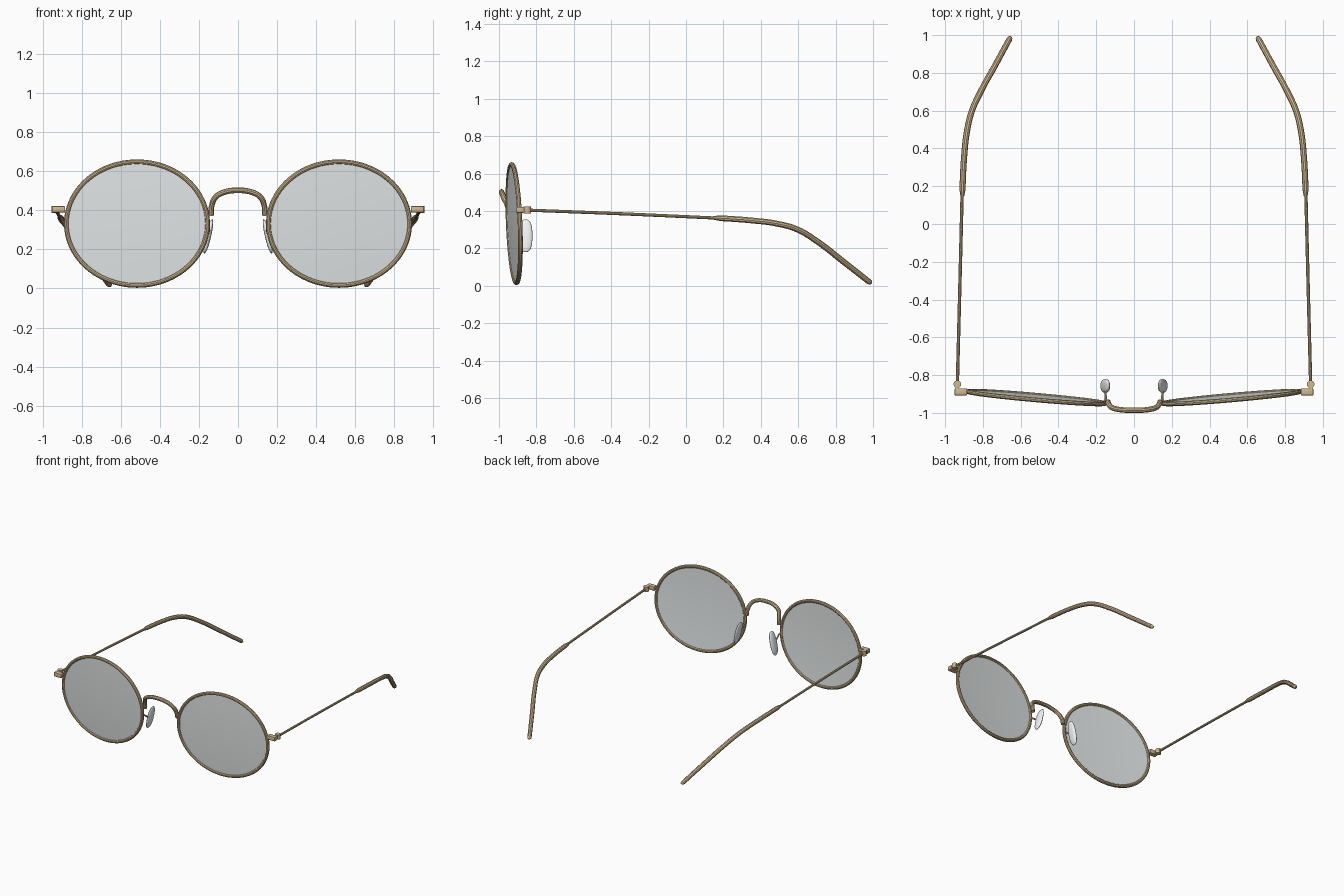
import bpy, bmesh
from math import sin, cos, pi
from mathutils import Matrix, Vector

if "Cube" in bpy.data.objects:
    bpy.data.objects.remove(bpy.data.objects["Cube"])


def material(name, color):
    m = bpy.data.materials.new(name)
    m.diffuse_color = color
    m.use_nodes = True
    m.node_tree.nodes["Principled BSDF"].inputs["Base Color"].default_value = m.diffuse_color
    return m


brass = material("brass", (0.62, 0.48, 0.28, 1))
glass = material("lens_grey", (0.77, 0.8, 0.8, 0.5))
clear = material("pad_clear", (0.88, 0.9, 0.91, 1))


def finish(obj, mat):
    obj.data.materials.clear()
    obj.data.materials.append(mat)
    bpy.ops.object.select_all(action='DESELECT')
    bpy.context.view_layer.objects.active = obj
    obj.select_set(True)
    if obj.type == 'CURVE':
        bpy.ops.object.convert(target='MESH')
        obj = bpy.context.object
        # Weld the caps and make the surface face outward
        bm = bmesh.new()
        bm.from_mesh(obj.data)
        bmesh.ops.remove_doubles(bm, verts=bm.verts, dist=0.0001)
        bmesh.ops.recalc_face_normals(bm, faces=bm.faces)
        if bm.calc_volume(signed=True) < 0:
            bmesh.ops.reverse_faces(bm, faces=bm.faces)
        bm.to_mesh(obj.data)
        bm.free()
    bpy.ops.object.shade_smooth_by_angle(angle=0.6)
    return obj


def tube(name, pts, radius, mat, radii=None, cyclic=False):
    """Smooth round wire through the given points."""
    cu = bpy.data.curves.new(name, 'CURVE')
    cu.dimensions = '3D'
    cu.bevel_depth = radius
    cu.bevel_resolution = 3
    cu.use_fill_caps = True
    cu.resolution_u = 2 if cyclic else 10
    sp = cu.splines.new('BEZIER')
    sp.bezier_points.add(len(pts) - 1)
    for i, (bp, p) in enumerate(zip(sp.bezier_points, pts)):
        bp.co = p
        bp.handle_left_type = bp.handle_right_type = 'AUTO'
        bp.radius = radii[i] if radii else 1
    sp.use_cyclic_u = cyclic
    obj = bpy.data.objects.new(name, cu)
    bpy.context.collection.objects.link(obj)
    return finish(obj, mat)


def mesh_object(name, bm, mat):
    bmesh.ops.recalc_face_normals(bm, faces=bm.faces)
    me = bpy.data.meshes.new(name)
    bm.to_mesh(me)
    bm.free()
    obj = bpy.data.objects.new(name, me)
    bpy.context.collection.objects.link(obj)
    return finish(obj, mat)


def lens_point(s, a, r=1.0, off=0.0):
    """Point on the tilted, slightly wrapped oval of one eye."""
    dx, dz = 0.361 * r * cos(a), 0.316 * r * sin(a)
    return Vector((s * (0.517 + dx), -0.919 + 0.088 * dx - 0.04 * dz + off, 0.332 + dz))


def squarish(t, p):
    return (1 if t > 0 else -1) * abs(t) ** p


for s, side in ((1, "right"), (-1, "left")):
    def flip(pts):
        return [(s * x, y, z) for x, y, z in pts]

    # Oval wire rim
    tube("rim_" + side, [lens_point(s, 2 * pi * i / 48) for i in range(48)],
         0.0125, brass, cyclic=True)

    # Gently domed lens with front and back surfaces
    bm = bmesh.new()
    n = 96
    for off in (-0.004, 0.004):
        centre = bm.verts.new(lens_point(s, 0, 0, off - 0.007))
        prev = None
        for r in (0.25, 0.5, 0.75, 0.985):
            ring = [bm.verts.new(lens_point(s, 2 * pi * i / n, r, off - 0.007 * (1 - r * r)))
                    for i in range(n)]
            for i in range(n):
                j = (i + 1) % n
                if prev:
                    bm.faces.new((prev[i], ring[i], ring[j], prev[j]))
                else:
                    bm.faces.new((centre, ring[i], ring[j]))
            prev = ring
        if off < 0:
            front = prev
    for i in range(n):
        j = (i + 1) % n
        bm.faces.new((front[i], front[j], prev[j], prev[i]))
    mesh_object("lens_" + side, bm, glass)

    # Nose pad: rounded flat plate, lower end leaning outward
    bm = bmesh.new()
    bmesh.ops.create_uvsphere(bm, u_segments=32, v_segments=18, radius=1)
    for v in bm.verts:
        v.co = (v.co.x, squarish(v.co.y, 0.8), squarish(v.co.z, 0.8))
    mat = (Matrix.Translation((s * 0.152, -0.857, 0.267))
           @ Matrix.Rotation(-s * 0.23, 4, 'Y')
           @ Matrix.Diagonal((0.014, 0.036, 0.09, 1)))
    bmesh.ops.transform(bm, matrix=mat, verts=bm.verts)
    mesh_object("nose_pad_" + side, bm, clear)

    # Thin arm holding the nose pad
    tube("pad_arm_" + side, flip([(0.157, -0.943, 0.32), (0.15, -0.925, 0.305),
                                  (0.152, -0.895, 0.285), (0.157, -0.86, 0.27)]), 0.006, brass)

    # End piece block
    bm = bmesh.new()
    bmesh.ops.create_cube(bm, size=1)
    bmesh.ops.transform(bm, verts=bm.verts, matrix=Matrix.Translation((s * 0.917, -0.889, 0.405))
                        @ Matrix.Diagonal((0.066, 0.036, 0.032, 1)))
    bmesh.ops.bevel(bm, geom=bm.edges[:], offset=0.004, segments=2, affect='EDGES', profile=0.5)
    mesh_object("end_piece_" + side, bm, brass)

    # Hinge barrel
    bm = bmesh.new()
    bmesh.ops.create_cone(bm, cap_ends=True, segments=24, radius1=0.02, radius2=0.02,
                          depth=0.036, matrix=Matrix.Translation((s * 0.935, -0.848, 0.405)))
    bmesh.ops.create_cube(bm, size=1, matrix=Matrix.Translation((s * 0.935, -0.868, 0.405))
                          @ Matrix.Diagonal((0.018, 0.03, 0.028, 1)))
    mesh_object("hinge_" + side, bm, brass)

    # Thin temple wire
    tube("temple_" + side, flip([(0.935, -0.84, 0.404), (0.922, -0.33, 0.384),
                                 (0.909, 0.2, 0.36)]), 0.0088, brass)

    # Thicker curved ear sleeve, rounded at the tip
    tube("ear_sleeve_" + side, flip([
        (0.909, 0.145, 0.363), (0.908, 0.185, 0.361), (0.899, 0.36, 0.348),
        (0.886, 0.48, 0.333), (0.861, 0.59, 0.303), (0.812, 0.70, 0.238),
        (0.735, 0.84, 0.13), (0.66, 0.978, 0.022), (0.656, 0.985, 0.017), (0.653, 0.991, 0.012)]),
        0.0162, brass, radii=[0.6, 1, 1, 1, 1, 1, 1, 0.95, 0.8, 0.35])

# Arched nose bridge
half = [(0.138, -0.942, 0.375), (0.134, -0.953, 0.425), (0.114, -0.973, 0.468),
        (0.07, -0.983, 0.493)]
tube("bridge", half + [(0, -0.986, 0.502)] + [(-x, y, z) for x, y, z in reversed(half)],
     0.0145, brass)
